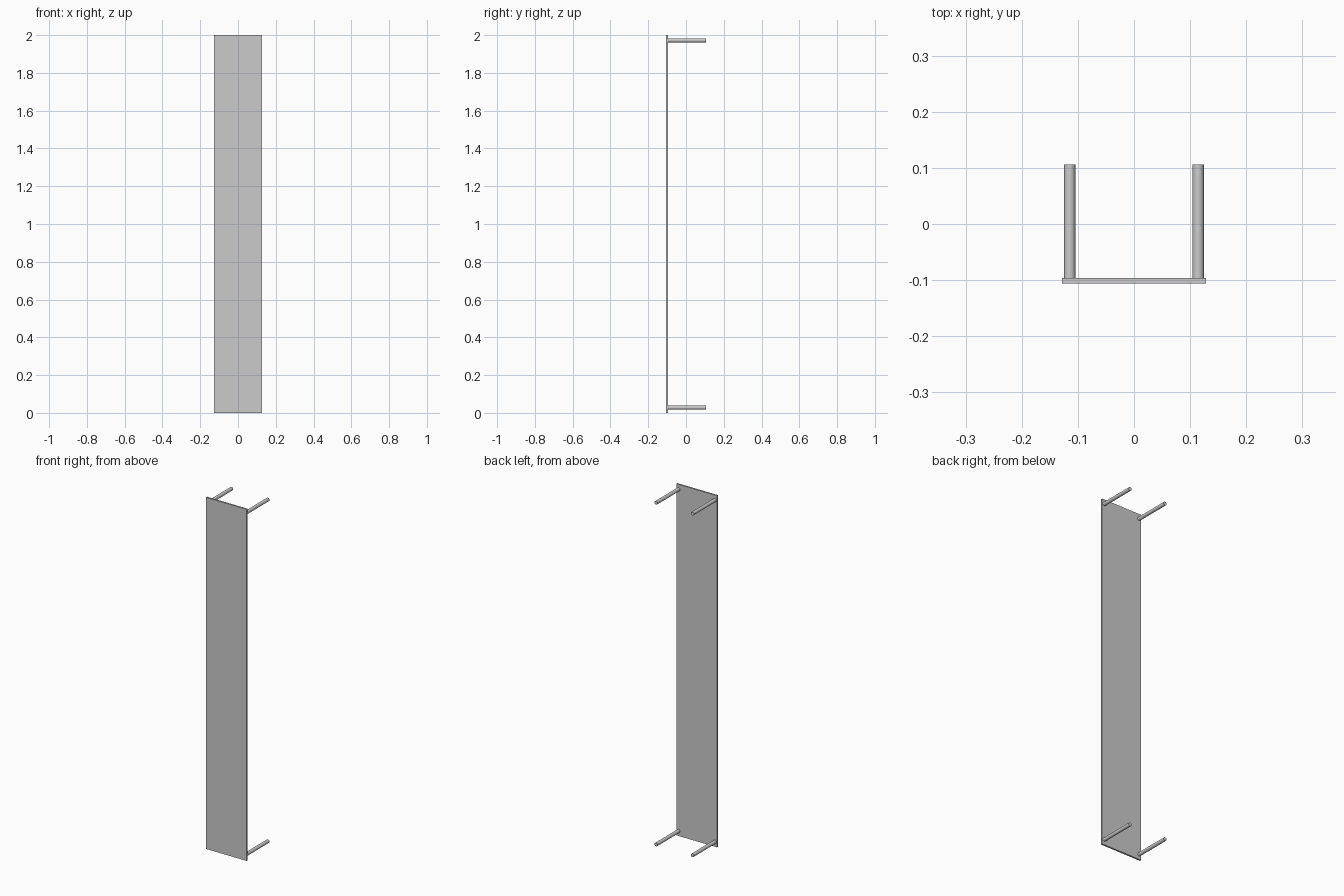
import bpy
from math import pi

if "Cube" in bpy.data.objects:
    bpy.data.objects.remove(bpy.data.objects["Cube"])

FRONT, BACK = -0.106, 0.106
THICK = 0.01
ROD_RADIUS = 0.01

# Tall thin front panel
bpy.ops.mesh.primitive_cube_add(size=1, location=(0, FRONT + THICK / 2, 1))
panel = bpy.context.object
panel.name = "front_panel"
panel.scale = (0.256, THICK, 2)
bpy.ops.object.transform_apply(location=False, rotation=False, scale=True)


# Round mounting rod running backwards from the panel
def rod(name, x, z):
    start = FRONT + THICK
    bpy.ops.mesh.primitive_cylinder_add(
        vertices=32, radius=ROD_RADIUS, depth=BACK - start,
        location=(x, (start + BACK) / 2, z), rotation=(pi / 2, 0, 0))
    bpy.context.object.name = name
    bpy.ops.object.shade_smooth_by_angle()


# One rod near each corner
for level, z in (("lower", 0.028), ("upper", 1.972)):
    for side, x in (("left", -0.1145), ("right", 0.1145)):
        rod(f"{level}_{side}_rod", x, z)
